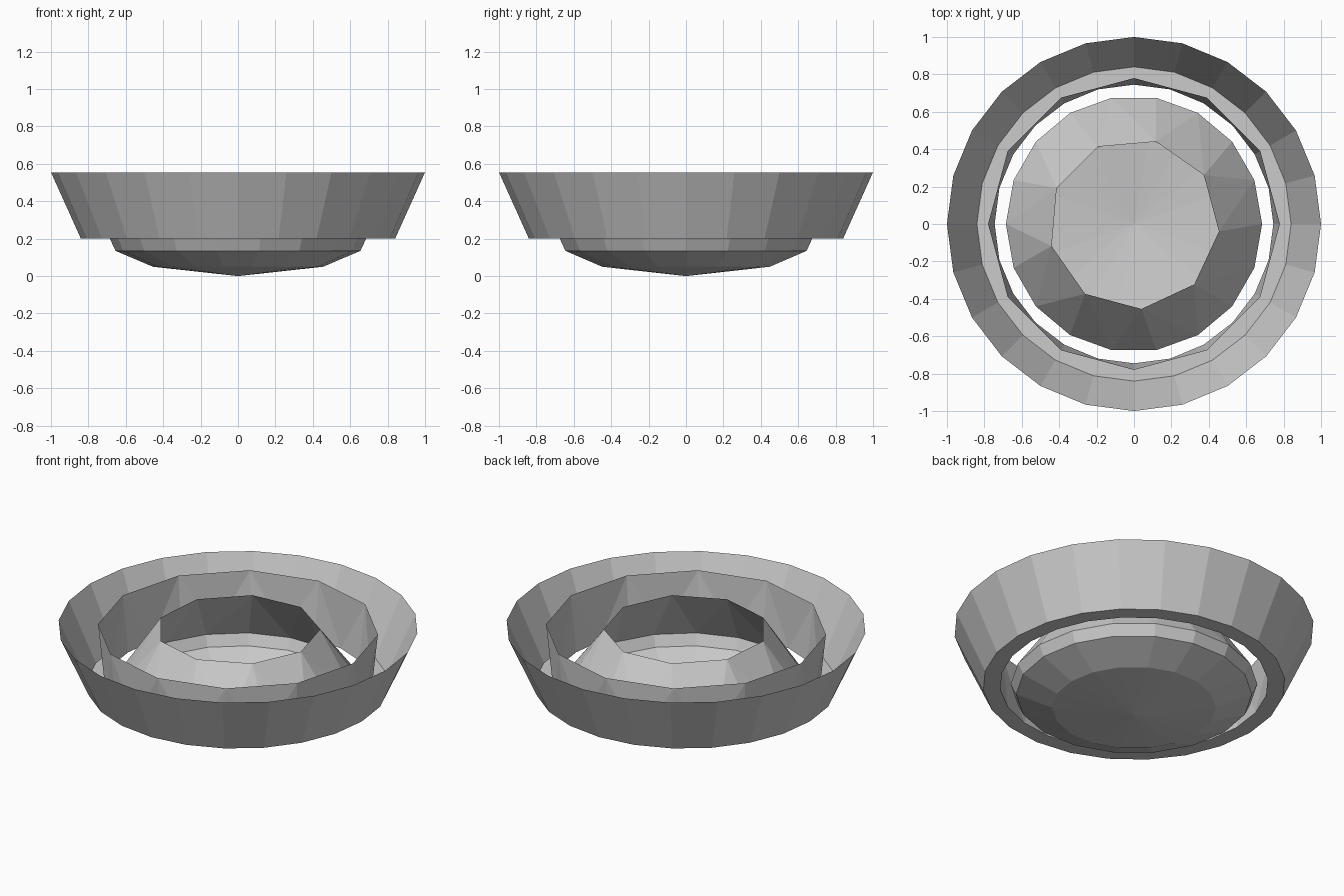
import bpy, bmesh
from math import cos, sin, radians, tau

if "Cube" in bpy.data.objects:
    bpy.data.objects.remove(bpy.data.objects["Cube"])


def ring(bm, radius, z, count, turn=0.0):
    return [bm.verts.new((radius * cos(turn + tau * i / count),
                          radius * sin(turn + tau * i / count), z))
            for i in range(count)]


def bridge(bm, low, high):
    n = len(low)
    for i in range(n):
        j = (i + 1) % n
        bm.faces.new((low[i], low[j], high[j], high[i]))


def bridge_half(bm, low, high):
    """Join a ring to one with half as many points, using triangles."""
    n, m = len(low), len(high)
    for i in range(m):
        a, b, c = low[2 * i], low[2 * i + 1], low[(2 * i + 2) % n]
        t, u = high[i], high[(i + 1) % m]
        bm.faces.new((a, b, t))
        bm.faces.new((t, b, u))
        bm.faces.new((b, c, u))


def finish(bm, name):
    mesh = bpy.data.meshes.new(name)
    bm.to_mesh(mesh)
    bm.free()
    obj = bpy.data.objects.new(name, mesh)
    bpy.context.collection.objects.link(obj)
    return obj


# Outer channel: flared wall, flat floor, inner wall with a 12-sided rim
bm = bmesh.new()
rim = ring(bm, 1.0, 0.555, 24)
floor_outer = ring(bm, 0.84, 0.2, 24)
floor_inner = ring(bm, 0.745, 0.2, 24)
inner_rim = ring(bm, 0.78, 0.54, 12)
bridge(bm, floor_outer, rim)
bridge(bm, floor_inner, floor_outer)
# inner wall faces the channel's underside gap
bridge_half(bm, floor_inner, inner_rim)
finish(bm, "outer_channel")

# Inner bowl: shallow pointed dish closing up to a 9-sided opening
bm = bmesh.new()
tip = bm.verts.new((0, 0, 0))
dish = [ring(bm, r, z, 18) for r, z in ((0.455, 0.05), (0.655, 0.135), (0.685, 0.2))]
opening = ring(bm, 0.456, 0.54, 9, radians(-5))
for i in range(18):
    bm.faces.new((tip, dish[0][(i + 1) % 18], dish[0][i]))
bridge(bm, dish[0], dish[1])
bridge(bm, dish[1], dish[2])
bridge_half(bm, dish[2], opening)
bmesh.ops.recalc_face_normals(bm, faces=bm.faces)
finish(bm, "inner_bowl")
